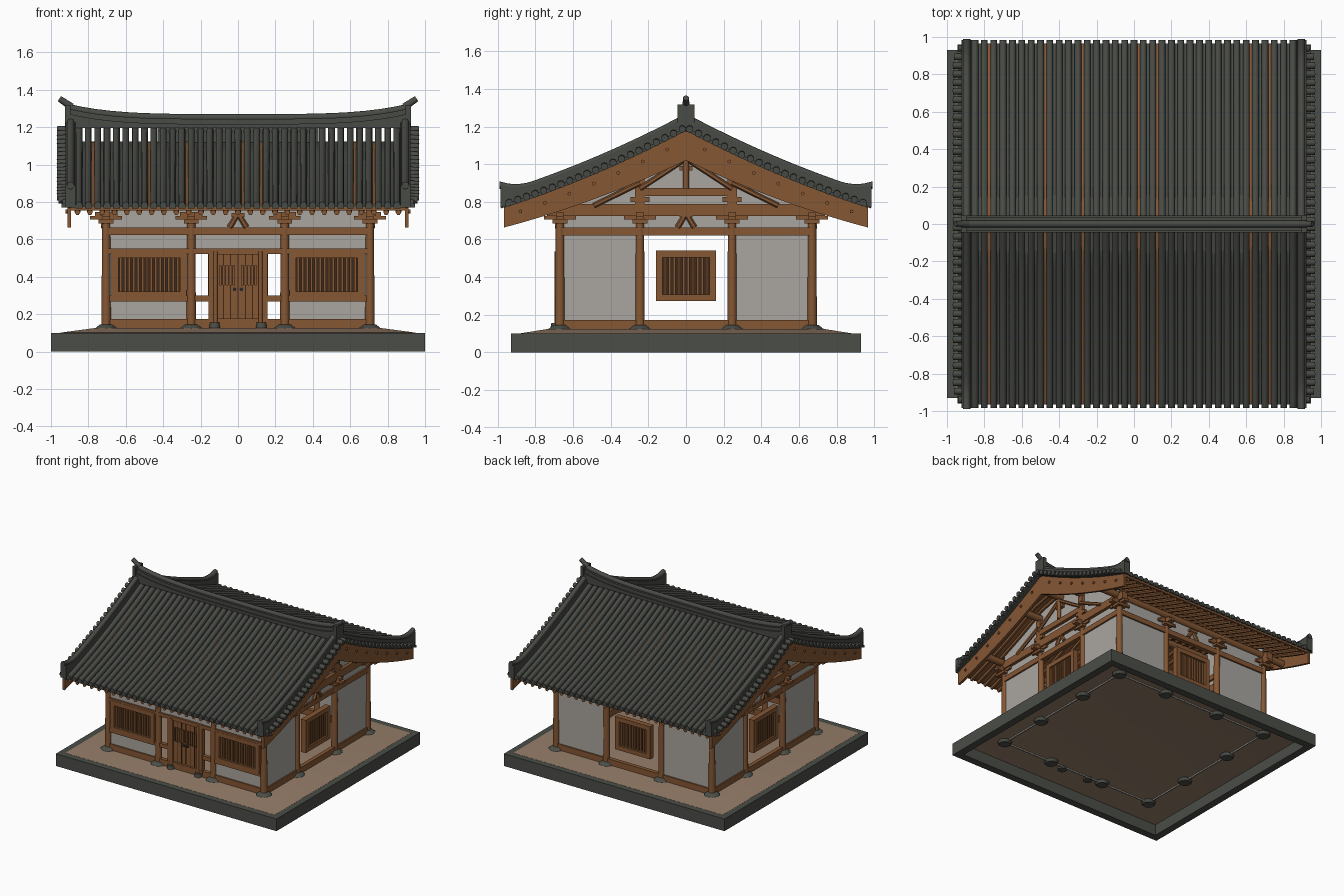
import bpy, bmesh, math
from mathutils import Vector, Matrix

cube = bpy.data.objects.get("Cube")
if cube:
    bpy.data.objects.remove(cube, do_unlink=True)


def material(name, rgb):
    m = bpy.data.materials.new(name)
    m.use_nodes = True
    m.diffuse_color = (*rgb, 1)
    m.node_tree.nodes["Principled BSDF"].inputs["Base Color"].default_value = (*rgb, 1)
    return m


TILE = material("charcoal tile", (.065, .069, .06))
STONE = material("grey stone", (.07, .075, .064))
WOOD = material("brown timber", (.235, .095, .034))
DARK = material("dark timber", (.05, .022, .01))
PLASTER = material("plaster", (.4, .38, .35))
EARTH = material("packed earth", (.3, .205, .14))
IRON = material("black iron", (.02, .02, .02))

parts = {}


def part(name, mat):
    return parts.setdefault(name, (bmesh.new(), mat))[0]


def box(bm, lo, hi):
    lo, hi = Vector(lo), Vector(hi)
    size = [abs(v) for v in hi - lo]
    bmesh.ops.create_cube(bm, size=1, matrix=Matrix.Translation((lo + hi) / 2) @ Matrix.Diagonal((*size, 1)))


def rod(bm, a, b, r, r2=None, sides=10):
    a, b = Vector(a), Vector(b)
    turn = (b - a).to_track_quat('Z', 'Y').to_matrix().to_4x4()
    bmesh.ops.create_cone(bm, cap_ends=True, segments=sides, radius1=r, radius2=r if r2 is None else r2,
                          depth=(b - a).length, matrix=Matrix.Translation((a + b) / 2) @ turn)


def loft(bm, rings):
    rows = [[bm.verts.new(p) for p in ring] for ring in rings]
    n = len(rows[0])
    for p, q in zip(rows, rows[1:]):
        for i in range(n):
            bm.faces.new((p[i], p[(i + 1) % n], q[(i + 1) % n], q[i]))
    bm.faces.new(rows[0])
    bm.faces.new(rows[-1])


def roof_z(t):
    return 1.19 - .53 * t + .11 * t * t


def pan(t):
    """Pan tile level against the roof line; it sinks under the ridge."""
    return -.004 - .062 * max(0, 1 - t / .2)


def slope(bm, section, t0, t1, steps=14):
    """Sweep a section, given as a function of t, down both roof slopes."""
    ts = [t0 + (t1 - t0) * i / steps for i in range(steps + 1)]
    for s in (1, -1):
        loft(bm, [[(x, s * t, roof_z(t) + dz) for x, dz in section(t)] for t in ts])


def rect(x0, x1, z0, z1):
    return [(x0, z0), (x1, z0), (x1, z1), (x0, z1)]


def circle(x, z, r, n=8):
    return [(x + r * math.cos(2 * math.pi * i / n), z + r * math.sin(2 * math.pi * i / n)) for i in range(n)]


# Stone platform: kerb and thin sloping earth floor
kerb = part("platform_kerb", STONE)
for s in (1, -1):
    box(kerb, (-1, s * .87, 0), (1, s * .93, .1))
    box(kerb, (s * .94, -.87, 0), (s * 1, .87, .1))
loft(part("platform_floor", EARTH),
     [[(sx * hx, sy * hy, z) for sx, sy in ((1, 1), (-1, 1), (-1, -1), (1, -1))]
      for hx, hy, z in ((.77, .73, .11), (.95, .88, .088), (.95, .88, .101), (.77, .73, .125))])

# Columns on footing stones with bracket arms
CX, CY = (-.705, -.25, .25, .705), (-.67, -.245, .245, .67)
columns, footings = part("columns", WOOD), part("footing_stones", STONE)
brackets = part("brackets", WOOD)
for x in CX:
    for y in CY:
        if abs(x) < .7 and abs(y) < .6:
            continue
        rod(footings, (x, y, .088), (x, y, .125), .045, .063)
        rod(footings, (x, y, .125), (x, y, .146), .06, .034)
        rod(columns, (x, y, .14), (x, y, .69), .026, .022, 14)
        box(brackets, (x - .04, y - .04, .685), (x + .04, y + .04, .705))
        for wide, z in ((.085, .705), (.06, .725)):
            box(brackets, (x - wide, y - .02, z), (x + wide, y + .02, z + .02))
            box(brackets, (x - .02, y - wide, z), (x + .02, y + wide, z + .02))


# Walls: axis 0 runs along x, axis 1 along y; d is measured outward
def wall_box(bm, wall, u0, u1, z0, z1, d0, d1):
    axis, off = wall
    s = 1 if off > 0 else -1
    a, b = off + s * d0, off + s * d1
    if axis == 0:
        box(bm, (u0, a, z0), (u1, b, z1))
    else:
        box(bm, (a, u0, z0), (b, u1, z1))


def window(wall, u0, u1, z0, z1):
    frame, bars = part("window_frames", WOOD), part("window_bars", WOOD)
    f = .036
    wall_box(part("window_backing", DARK), wall, u0 + .01, u1 - .01, z0 + .01, z1 - .01, -.014, -.006)
    for a, b, c, d in ((u0, u0 + f, z0, z1), (u1 - f, u1, z0, z1), (u0, u1, z0, z0 + f), (u0, u1, z1 - f, z1)):
        wall_box(frame, wall, a, b, c, d, -.022, .022)
    n = round((u1 - u0 - 2 * f) / .024)
    for i in range(n):
        u = u0 + f + (i + .5) * (u1 - u0 - 2 * f) / n
        wall_box(bars, wall, u - .0065, u + .0065, z0 + f, z1 - f, -.005, .01)


def plaster(wall, u0, u1, z0, z1):
    wall_box(part("plaster_panels", PLASTER), wall, u0, u1, z0, z1, -.005, .005)


beams = part("wall_beams", WOOD)
FRONT, BACK, ENDS = (0, -.67), (0, .67), ((1, -.705), (1, .705))
for wall in (FRONT, BACK, *ENDS):
    e = .705 if wall[0] == 0 else .67
    wall_box(beams, wall, -e, e, .118, .173, -.016, .016)
    wall_box(beams, wall, -e, e, .622, .664, -.018, .018)
    plaster(wall, -e, e, .664, .79)
    plaster(wall, -e, e, .1, .12)
    if wall != FRONT:
        window(wall, -.16, .16, .272, .54)
        for s in (1, -1):
            plaster(wall, s * .25, s * e, .17, .625)

# Front bays with wide barred windows
for s in (1, -1):
    lo, hi = sorted((s * .275, s * .675))
    plaster(FRONT, s * .25, s * .7, .17, .27)
    plaster(FRONT, s * .25, s * .7, .54, .625)
    window(FRONT, lo, hi, .285, .535)
    wall_box(beams, FRONT, s * .15, s * .7, .268, .3, -.016, .016)
wall_box(beams, FRONT, -.7, .7, .522, .55, -.02, .02)
plaster(FRONT, -.25, .25, .55, .625)

# Double door with planks, gratings, pivot posts and rings
door, frame, seams = part("door_leaves", WOOD), part("door_frame", WOOD), part("door_seams", DARK)
for s in (1, -1):
    wall_box(door, FRONT, s * .003, s * .115, .165, .525, -.012, .004)
    wall_box(frame, FRONT, s * .115, s * .157, .14, .55, -.02, .02)
    rod(frame, (s * .12, -.688, .15), (s * .12, -.688, .535), .012)
    rod(footings, (s * .125, -.69, .09), (s * .125, -.69, .155), .036, .026)
    wall_box(seams, FRONT, s * .015, s * .1, .355, .46, .004, .008)
    for u in (.04, .078):
        wall_box(seams, FRONT, s * u - .002, s * u + .002, .175, .52, 0, .006)
    for i in range(5):
        u = s * (.021 + i * .0185)
        wall_box(door, FRONT, u - .005, u + .005, .352, .463, .004, .015)
    rod(part("door_rings", IRON), (s * .018, -.672, .333), (s * .018, -.682, .333), .01)
wall_box(seams, FRONT, -.003, .003, .165, .525, -.01, 0)
wall_box(frame, FRONT, -.157, .157, .14, .178, -.02, .022)
wall_box(frame, FRONT, -.157, .157, .52, .552, -.02, .022)

# Splayed struts above the middle bays
struts = part("splayed_struts", WOOD)
for axis, off in (FRONT, BACK, *ENDS):
    out = off * 1.02
    for s in (1, -1):
        ends = [(s * .045, .664), (s * .008, .725)]
        rod(struts, *[(u, out, z) if axis == 0 else (out, u, z) for u, z in ends], .016, .014, 6)
    lo, hi = (-.035, out - .015, .72), (.035, out + .015, .74)
    box(struts, *[(p if axis == 0 else (p[1], p[0], p[2])) for p in (lo, hi)])

# Gable walls with tie beams, posts and diagonal braces
gable, truss = part("gable_panels", PLASTER), part("gable_truss", WOOD)
for s in (1, -1):
    ts = (-.67, -.35, -.2, 0, .2, .35, .67)
    loft(gable, [[(x, -.67, .74), *[(x, t, roof_z(abs(t)) + pan(abs(t)) - .03) for t in ts], (x, .67, .74)]
                 for x in (s * .7, s * .71)])
    a, b = s * .685, s * .735
    box(truss, (a, -.74, .725), (b, .74, .787))
    box(truss, (a, -.27, .83), (b, .27, .872))
    for y in (-.245, .245):
        box(truss, (a, y - .025, .78), (b, y + .025, .96))
        box(truss, (a, y - .05, .8), (b, y + .05, .825))
        rod(truss, (b, y, .87), (b, 0, 1.03), .014, sides=6)
        rod(truss, (b, y * 2, .78), (b, y, .9), .014, sides=6)
    rod(truss, (b, 0, .87), (b, 0, 1.06), .016)
    box(truss, (a, -.035, .965), (b, .035, .99))

# Purlins, rafters, timber deck and bargeboards
purlins = part("purlins", WOOD)
for y, z in ((0, 1.06), (.245, .985), (-.245, .985), (.67, .785), (-.67, .785)):
    rod(purlins, (-.9, y, z), (.9, y, z), .028, sides=12)
rafters = part("rafters", WOOD)
for i in range(27):
    x = -.858 + i * .066
    slope(rafters, lambda t: circle(x, pan(t) - .036, .015, 6), .02, .955, 10)
slope(part("roof_deck", WOOD), lambda t: rect(-.9, .9, pan(t) - .022, pan(t) - .008), 0, .95)
for s in (1, -1):
    box(part("eave_boards", WOOD), (-.9, s * .945, .755), (.9, s * .965, .773))
    slope(part("bargeboards", WOOD), lambda t: rect(s * .893, s * .912, -.17 + .055 * t, -.012), 0, .968)
    for i in range(7):
        t = .1 + i * .13
        for y in (t, -t):
            z = roof_z(t) - .06
            rod(part("bargeboard_pegs", WOOD), (s * .905, y, z), (s * .922, y, z), .01, sides=8)

# Roof tiles: pan layer, round cover rows, and laths showing in some joints
covers, PITCH, ROWS = part("cover_tiles", TILE), .05, 35
slope(part("pan_tiles", TILE), lambda t: rect(-.9, .9, pan(t) - .008, pan(t)), 0, .965, 20)
for i in range(ROWS):
    x = (i - (ROWS - 1) / 2) * PITCH
    slope(covers, lambda t: [(x + .018, min(pan(t), -.006) - .004), *circle(x, .008, .018)[:5],
                             (x - .018, min(pan(t), -.006) - .004)], 0, .983)
for x in (-.775, -.475, -.275, .025, .125, .625, .725):
    slope(part("exposed_laths", WOOD), lambda t: rect(x - .007, x + .007, pan(t) - .004, pan(t) + .004), .03, .96)

# Verge tiles and descending ridges at both gables
verge, hips = part("verge_tiles", TILE), part("descending_ridges", TILE)


def hip_top(t):
    return .075 + .05 * max(0, (t - .82) / .16) ** 2


for s in (1, -1):
    slope(verge, lambda t: rect(s * .84, s * .945, -.012, .006), 0, .96)
    for i in range(21):
        t = .02 + i * .046
        reach = .968 - max(0, t - .88) * .5
        for y in (t, -t):
            rod(verge, (s * .87, y, roof_z(t) + .012), (s * reach, y, roof_z(t) + .006), .019)
    slope(hips, lambda t: rect(s * .868, s * .922, -.005, hip_top(t) - .018), .02, .985, 20)
    slope(hips, lambda t: circle(s * .895, hip_top(t) - .016, .02), .02, .99, 20)


# Curved main ridge with layered body, round cap and upturned tips
def ridge_top(x):
    return 1.262 + .08 * x ** 4


ridge = part("main_ridge", TILE)
xs = [-.92 + .08 * i for i in range(24)]
for half, drop in ((.045, .045), (.034, .018)):
    loft(ridge, [[(x, -half, 1.195), (x, half, 1.195), (x, half, ridge_top(x) - drop), (x, -half, ridge_top(x) - drop)]
                 for x in xs])
loft(ridge, [[(x, y, ridge_top(x) - .012 + z) for y, z in circle(0, 0, .02)] for x in xs])
box(ridge, (-.43, -.03, 1.1), (.43, .03, 1.2))
for s in (1, -1):
    box(ridge, (s * .895, -.046, 1.17), (s * .925, .046, 1.318))
    rod(ridge, (s * .89, 0, 1.308), (s * .955, 0, 1.352), .02, .016)

# Turn each part into an object
for name, (bm, mat) in parts.items():
    bmesh.ops.recalc_face_normals(bm, faces=bm.faces)
    mesh = bpy.data.meshes.new(name)
    bm.to_mesh(mesh)
    bm.free()
    mesh.materials.append(mat)
    obj = bpy.data.objects.new(name, mesh)
    bpy.context.collection.objects.link(obj)
    bpy.ops.object.select_all(action='DESELECT')
    obj.select_set(True)
    bpy.context.view_layer.objects.active = obj
    bpy.ops.object.shade_smooth_by_angle(angle=math.radians(50))
